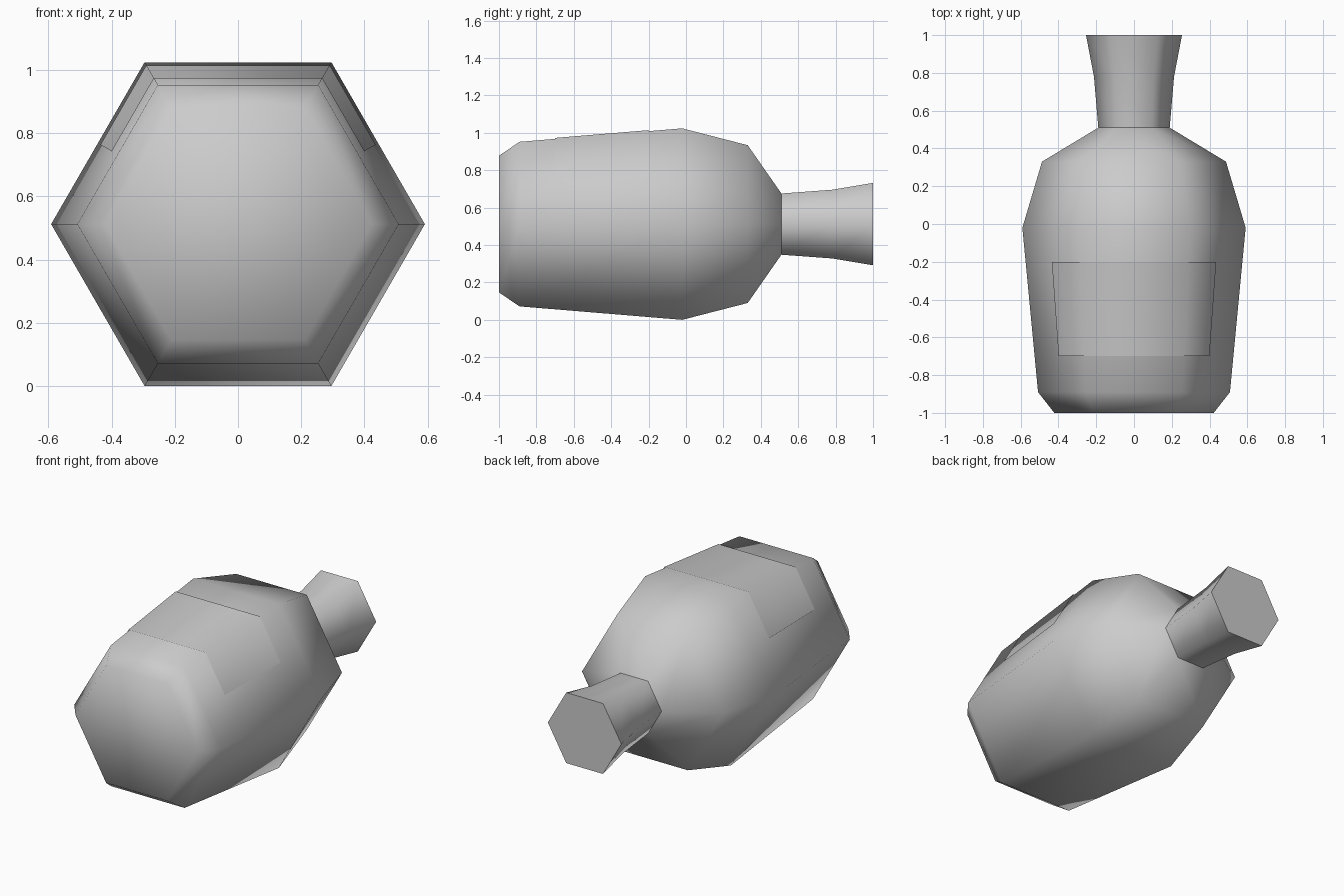
import bpy
import bmesh
from math import cos, sin, pi, radians
from mathutils import Vector

if "Cube" in bpy.data.objects:
    bpy.data.objects.remove(bpy.data.objects["Cube"])

AXIS_Z = 0.512
SIDES = 6

grey = bpy.data.materials.new("plain grey")
grey.use_nodes = True
colour = (0.6, 0.6, 0.6, 1)
grey.diffuse_color = colour
grey.node_tree.nodes["Principled BSDF"].inputs["Base Color"].default_value = colour


def corner(step, radius, y):
    """Point on a hexagonal ring; fractional steps lie along a flat side."""
    def at(k):
        a = 2 * pi * k / SIDES
        return Vector((radius * cos(a), y, AXIS_Z + radius * sin(a)))
    low = int(step // 1)
    return at(low).lerp(at(low + 1), step - low)


def loft(name, profile, steps, closed, caps=(), sharp_angle=80):
    """Skin rings of (y, radius) along the bottle's axis."""
    bm = bmesh.new()
    rings = [[bm.verts.new(corner(s, r, y)) for s in steps] for y, r in profile]
    count = len(steps)
    for a, b in zip(rings, rings[1:]):
        for i in range(count if closed else count - 1):
            j = (i + 1) % count
            bm.faces.new((a[i], b[i], b[j], a[j]))
    for end in caps:
        ring = rings[end]
        bm.faces.new(ring if end == 0 else ring[::-1])
    if closed:
        bmesh.ops.recalc_face_normals(bm, faces=bm.faces)
    mesh = bpy.data.meshes.new(name)
    bm.to_mesh(mesh)
    bm.free()
    mesh.materials.append(grey)
    obj = bpy.data.objects.new(name, mesh)
    bpy.context.collection.objects.link(obj)
    bpy.ops.object.select_all(action="DESELECT")
    obj.select_set(True)
    bpy.context.view_layer.objects.active = obj
    bpy.ops.object.shade_smooth_by_angle(angle=radians(sharp_angle))
    return obj


hexagon = range(SIDES)

# Barrel-shaped body with a chamfered base and sloping shoulders
loft("bottle_body",
     [(-1, 0.422), (-0.89, 0.508), (-0.02, 0.591), (0.33, 0.487), (0.51, 0.189)],
     hexagon, True, caps=(0,))

# Flared neck with a flat mouth
loft("bottle_neck", [(0.51, 0.189), (0.78, 0.212), (1, 0.254)],
     hexagon, True, caps=(-1,))

# Thin label wrapped over the top side and half of each neighbour
loft("label", [(-0.7, 0.532), (-0.2, 0.58)], (0.5, 1, 2, 2.5), False)
